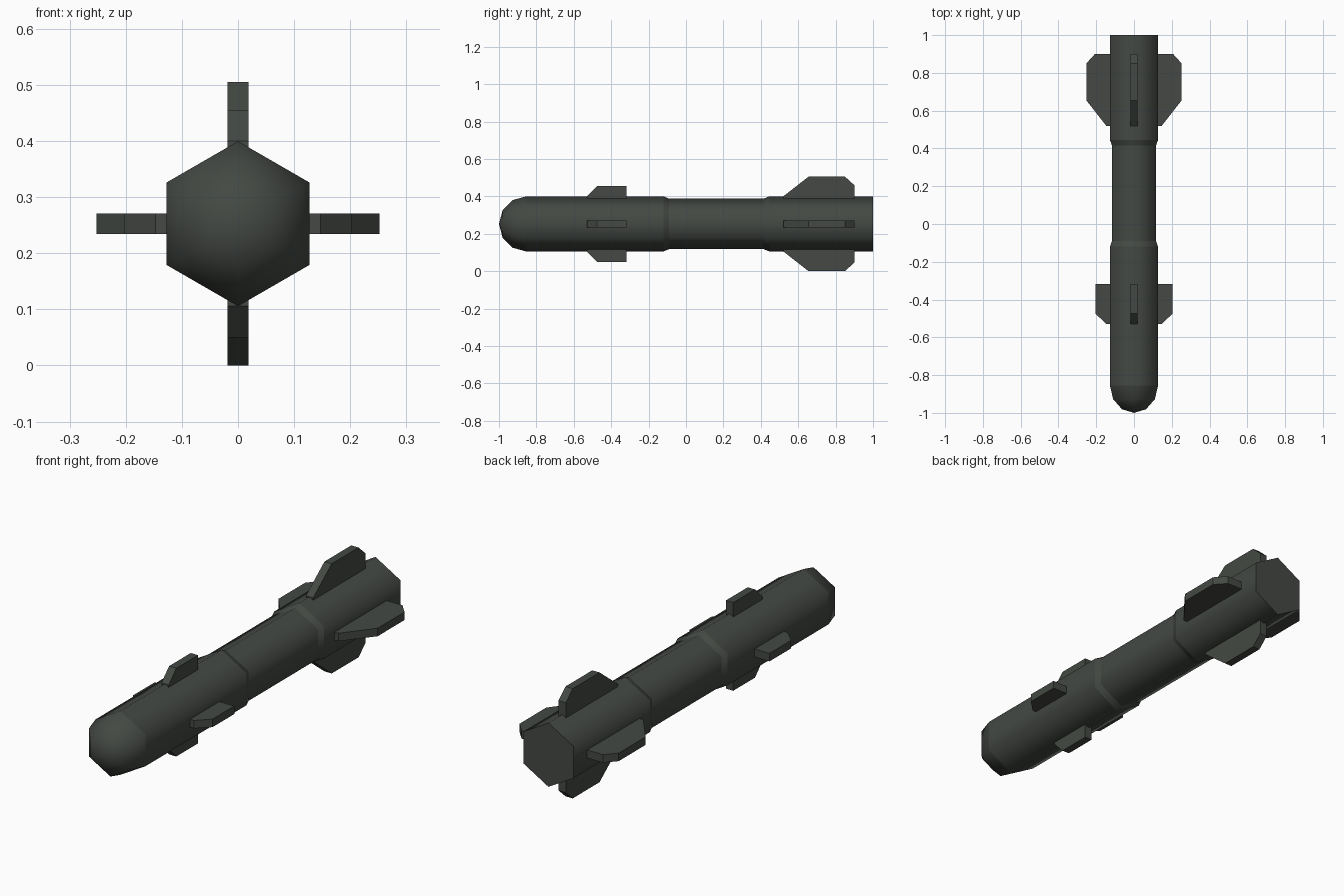
import bpy, bmesh
from math import sin, cos, pi, radians
from mathutils import Matrix, Vector

cube = bpy.data.objects.get("Cube")
if cube:
    bpy.data.objects.remove(cube)

AXIS_Z = 0.2525
RADIUS = 0.147

olive = bpy.data.materials.new("dark olive grey")
olive.use_nodes = True
colour = (0.058, 0.066, 0.057, 1)
olive.diffuse_color = colour
olive.node_tree.nodes["Principled BSDF"].inputs["Base Color"].default_value = colour


def finish(name, bm):
    bmesh.ops.recalc_face_normals(bm, faces=bm.faces)
    mesh = bpy.data.meshes.new(name)
    bm.to_mesh(mesh)
    bm.free()
    mesh.materials.append(olive)
    obj = bpy.data.objects.new(name, mesh)
    obj.location.z = AXIS_Z
    bpy.context.collection.objects.link(obj)
    return obj


# Six-sided body: rounded nose, narrow waist, flat tail
def body():
    nose = [(-0.855 - 0.145 * cos(a), RADIUS * sin(a), False)
            for a in (radians(30), radians(60))]
    # each ring: position along the body, radius, sharp edge
    rings = nose + [(-0.855, RADIUS, True), (-0.12, RADIUS, True),
                    (-0.09, 0.135, True), (0.415, 0.135, True),
                    (0.445, RADIUS, True), (1.0, RADIUS, True)]
    bm = bmesh.new()
    tip = bm.verts.new((0, -1, 0))
    previous = None
    for y, r, sharp in rings:
        ring = [bm.verts.new((r * sin(i * pi / 3), y, r * cos(i * pi / 3)))
                for i in range(6)]
        for i in range(6):
            j = (i + 1) % 6
            if previous:
                bm.faces.new((previous[i], previous[j], ring[j], ring[i]))
            else:
                bm.faces.new((tip, ring[j], ring[i]))
        for f in bm.faces:
            f.smooth = True
        for i in range(6):
            bm.edges.get((ring[i], ring[(i + 1) % 6])).smooth = not sharp
        previous = ring
    bm.faces.new(previous).smooth = False
    finish("body", bm)


# A fin is a flat outline in the (length, radius) plane, given thickness
def fin(name, outline, turn, thickness=0.037):
    bm = bmesh.new()
    face = bm.faces.new([bm.verts.new((-thickness / 2, y, r)) for y, r in outline])
    made = bmesh.ops.extrude_face_region(bm, geom=[face])["geom"]
    bmesh.ops.translate(bm, vec=Vector((thickness, 0, 0)),
                        verts=[v for v in made if isinstance(v, bmesh.types.BMVert)])
    bmesh.ops.rotate(bm, verts=bm.verts, matrix=Matrix.Rotation(turn, 3, 'Y'))
    finish(name, bm)


body()
front_outline = [(-0.53, 0.1), (-0.53, 0.147), (-0.475, 0.203),
                 (-0.317, 0.203), (-0.317, 0.1)]
rear_outline = [(0.52, 0.1), (0.52, 0.147), (0.655, 0.2525),
                (0.85, 0.2525), (0.9, 0.207), (0.9, 0.1)]
for k, side in enumerate(("top", "left", "bottom", "right")):
    fin("front_fin_" + side, front_outline, k * pi / 2)
    fin("rear_fin_" + side, rear_outline, k * pi / 2)
